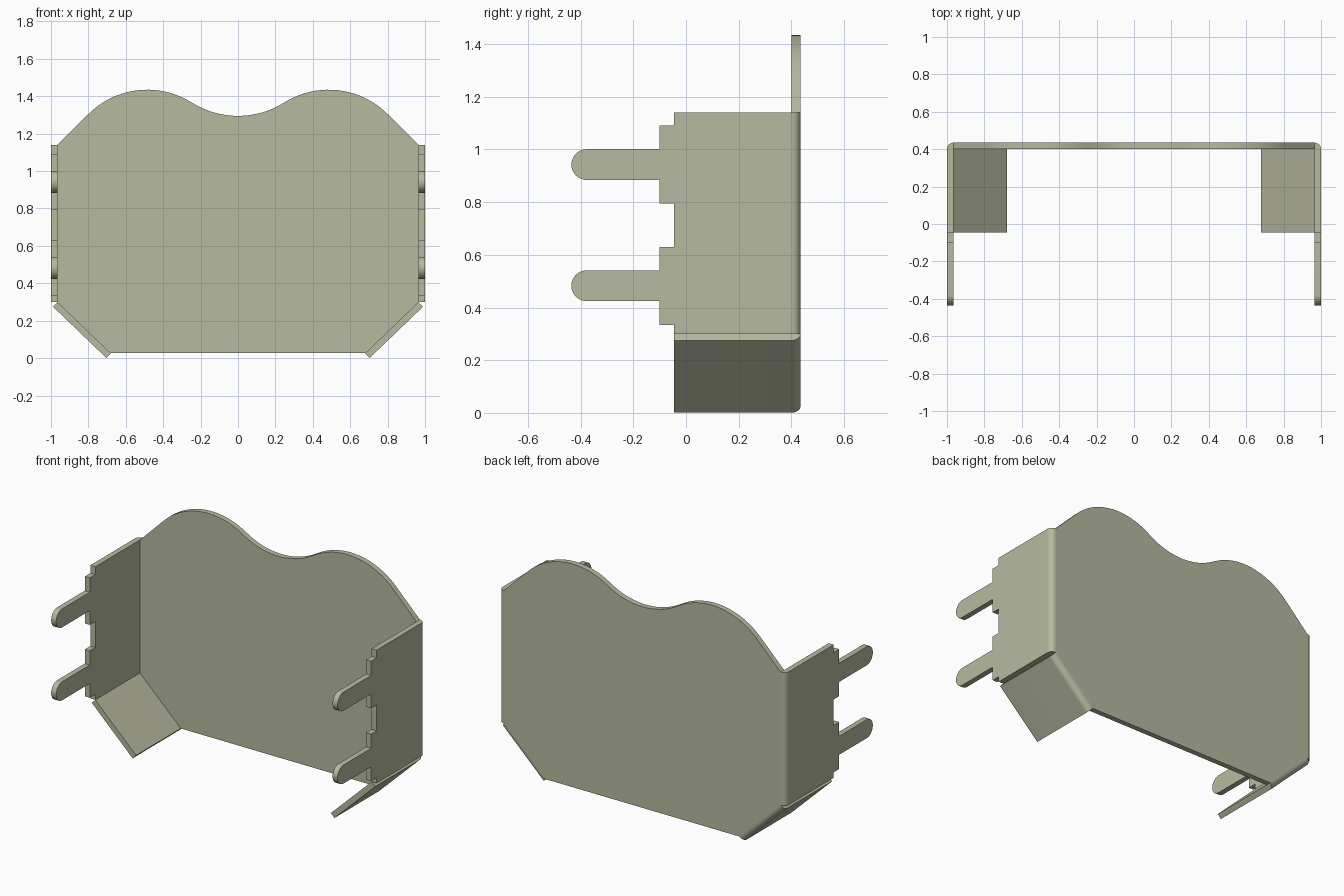
import bpy, bmesh, math
from mathutils import Vector

cube = bpy.data.objects.get("Cube")
if cube:
    bpy.data.objects.remove(cube, do_unlink=True)

T = 0.035            # sheet thickness
Y_IN = 0.40          # inner face of the back panel
Y_FRONT = -0.045     # front edge of the side walls
X_IN = 0.965         # inner face of the side walls
Z_LOW, Z_HIGH = 0.30, 1.14
FOOT = (0.68, 0.026)  # lower corner of the back panel

mat = bpy.data.materials.new("olive grey sheet")
mat.use_nodes = True
COLOUR = (0.47, 0.49, 0.35, 1)
mat.diffuse_color = COLOUR
mat.node_tree.nodes["Principled BSDF"].inputs["Base Color"].default_value = COLOUR


def arc(cx, cy, r, a0, a1, n):
    """Points on an arc, angles in degrees."""
    angles = [math.radians(a0 + (a1 - a0) * i / n) for i in range(n + 1)]
    return [(cx + r * math.cos(a), cy + r * math.sin(a)) for a in angles]


def prism(name, points, extrude):
    """Extrude a planar outline of 3D points into a solid."""
    bm = bmesh.new()
    face = bm.faces.new([bm.verts.new(p) for p in points])
    new = bmesh.ops.extrude_face_region(bm, geom=[face])["geom"]
    bmesh.ops.translate(bm, vec=Vector(extrude),
                        verts=[v for v in new if isinstance(v, bmesh.types.BMVert)])
    # the extrusion source face remains as the opposite cap
    if not face.is_valid:
        bm.faces.new([v for v in bm.verts][:len(points)])
    bmesh.ops.recalc_face_normals(bm, faces=bm.faces)
    mesh = bpy.data.meshes.new(name)
    bm.to_mesh(mesh)
    bm.free()
    mesh.materials.append(mat)
    ob = bpy.data.objects.new(name, mesh)
    bpy.context.collection.objects.link(ob)
    bpy.ops.object.select_all(action='DESELECT')
    ob.select_set(True)
    bpy.context.view_layer.objects.active = ob
    bpy.ops.object.shade_smooth_by_angle(angle=math.radians(30))
    return ob


# Back panel: two humps joined by a tangent valley
R, r, hx, hz = 0.4455, 0.4617, 0.485, 0.9895
join = math.degrees(math.atan2(1.295 + r - hz, -hx))
half = [FOOT, (X_IN, Z_LOW), (X_IN, Z_HIGH)]
half += arc(hx, hz, R, 45, join, 20)
half += arc(0, 1.295 + r, r, join - 180, -90, 10)[1:]
outline = half + [(-x, z) for x, z in reversed(half[:-1])]
prism("back_panel", [(x, Y_IN, z) for x, z in outline], (0, T, 0))

# Side wall outline (y, z) with two stepped shoulders and rounded prongs
wall = [(Y_IN, Z_HIGH), (Y_IN, Z_LOW), (Y_FRONT, Z_LOW)]
for zc in (0.4825, 0.9425):
    w, s, y = 0.0585, 0.148, -0.10
    wall += [(Y_FRONT, zc - s), (y, zc - s), (y, zc - w)]
    wall += arc(-0.435 + w, zc, w, 270, 90, 16)
    wall += [(y, zc + w), (y, zc + s), (Y_FRONT, zc + s)]
wall.append((Y_FRONT, Z_HIGH))

# Lower flange section (offset from inner face, y) with a rounded bend
section = [(0, Y_IN), (0, Y_FRONT), (T, Y_FRONT)] + arc(0, Y_IN, T, 0, 90, 8)

for side, sx in (("left", 1), ("right", -1)):
    prism(side + "_wall", [(sx * X_IN, y, z) for y, z in wall], (sx * T, 0, 0))
    # Rounded bend between wall and back panel
    bend = [(X_IN, Y_IN)] + arc(X_IN, Y_IN, T, 0, 90, 8)
    prism(side + "_bend", [(sx * x, y, Z_LOW) for x, y in bend],
          (0, 0, Z_HIGH - Z_LOW))
    # Sloping flange along the cut lower corner
    d = Vector((X_IN - FOOT[0], Z_LOW - FOOT[1]))
    n = Vector((d.y, -d.x)).normalized()
    prism(side + "_lower_flange",
          [(sx * (FOOT[0] + n.x * o), y, FOOT[1] + n.y * o) for o, y in section],
          (sx * d.x, 0, d.y))
